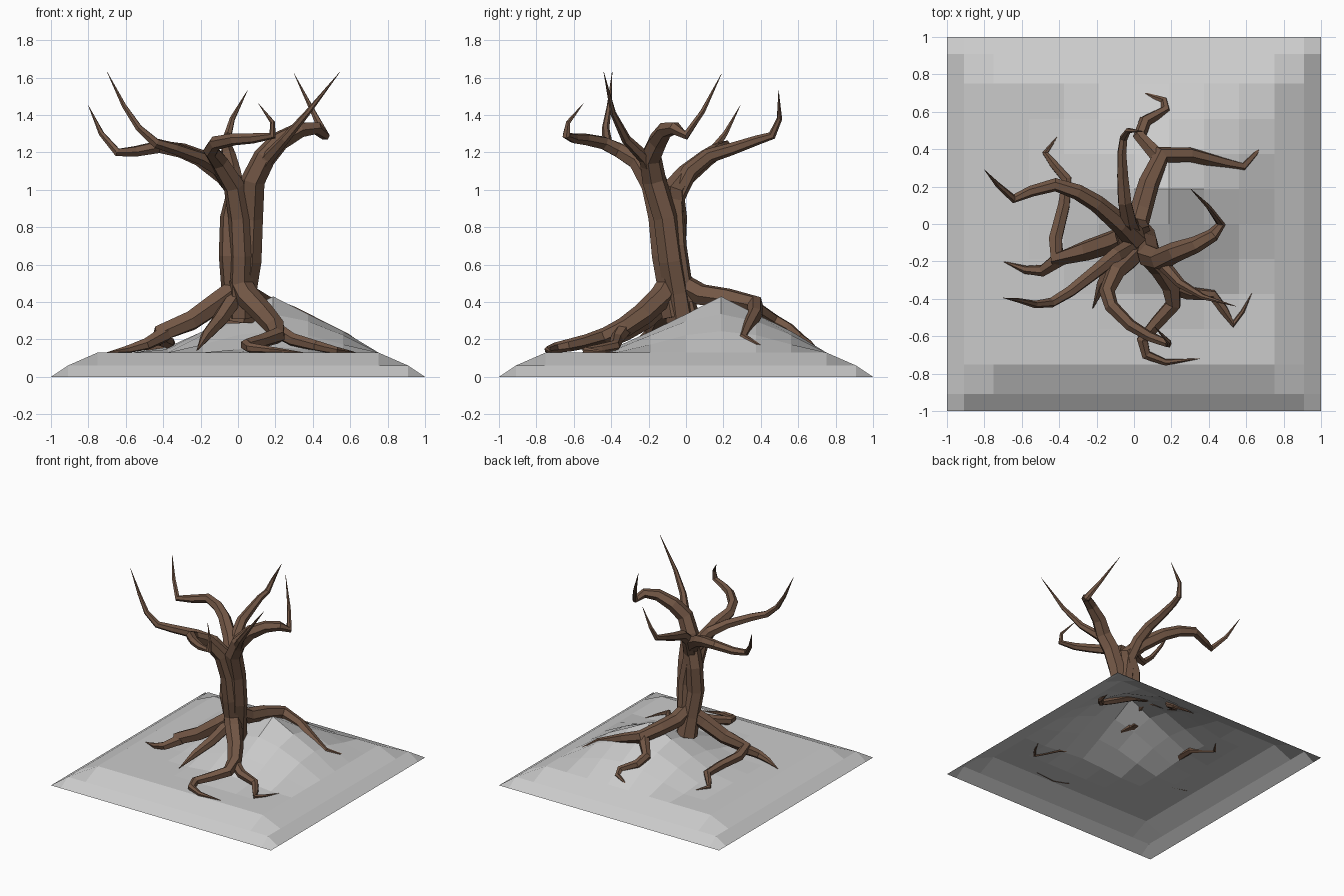
import bpy, bmesh
from math import cos, sin, tau, hypot
from mathutils import Vector

bark = bpy.data.materials.new("bark")
bark.diffuse_color = (0.17, 0.095, 0.06, 1)


def finish(bm, name, mat=None):
    bmesh.ops.recalc_face_normals(bm, faces=bm.faces)
    me = bpy.data.meshes.new(name)
    bm.to_mesh(me)
    bm.free()
    if mat:
        me.materials.append(mat)
    ob = bpy.data.objects.new(name, me)
    bpy.context.collection.objects.link(ob)
    return ob


def limb(name, pts, sides=6):
    """Faceted tapering tube through (x, y, z, radius) points."""
    bm = bmesh.new()
    P = [Vector(p[:3]) for p in pts]
    rings, prev, side = [], None, None
    for i, p in enumerate(P):
        a = (p - P[i - 1]).normalized() if i else Vector()
        b = (P[i + 1] - p).normalized() if i < len(P) - 1 else Vector()
        t = (a + b).normalized()
        if prev is None:
            side = t.orthogonal().normalized()
        else:
            side = prev.rotation_difference(t) @ side
        prev = t
        up = t.cross(side)
        r = pts[i][3]
        rings.append([bm.verts.new(p + r * (cos(tau * k / sides) * side + sin(tau * k / sides) * up))
                      for k in range(sides)])
    for r0, r1 in zip(rings, rings[1:]):
        for k in range(sides):
            j = (k + 1) % sides
            bm.faces.new((r0[k], r0[j], r1[j], r1[k]))
    bm.faces.new(rings[0])
    bm.faces.new(rings[-1])
    return finish(bm, name, bark)


# Ground: square slab edge with a faceted mound, open below
def height(x, y):
    m = max(abs(x), abs(y))
    if m > 0.74:
        return {1.0: 0.0, 0.91: 0.06}.get(m, 0.13)
    r = hypot(x - 0.1875, y - 0.1875)
    return 0.13 + 0.30 * max(0, 1 - r / 0.64) ** 1.1


cs = [-1.0, -0.91] + [-0.75 + 0.1875 * i for i in range(9)] + [0.91, 1.0]
bm = bmesh.new()
grid = [[bm.verts.new((x, y, height(x, y))) for x in cs] for y in cs]
for a, b in zip(grid, grid[1:]):
    for i in range(len(cs) - 1):
        bm.faces.new((a[i], a[i + 1], b[i + 1], b[i]))
finish(bm, "ground_mound")

# Trunk strands that continue into the thick branches
limb("right_strand", [(0.01, -0.03, 0.30, .08), (0.03, -0.05, 0.45, .07), (0.06, -0.08, 0.62, .068),
                      (0.07, -0.11, 0.85, .066), (0.08, -0.17, 1.05, .066), (0.14, -0.19, 1.17, .062),
                      (0.22, -0.15, 1.26, .055), (0.33, -0.11, 1.32, .045), (0.42, -0.06, 1.33, .036),
                      (0.465, 0.0, 1.29, .026), (0.40, 0.09, 1.42, .014), (0.30, 0.19, 1.62, .001)])
limb("left_strand", [(-0.01, 0.0, 0.30, .08), (-0.02, -0.03, 0.45, .07), (-0.035, -0.07, 0.65, .07),
                     (-0.03, -0.06, 0.85, .068), (0.0, -0.07, 1.0, .066), (-0.07, 0.0, 1.08, .056),
                     (-0.2, 0.11, 1.17, .047), (-0.3, 0.17, 1.21, .042), (-0.42, 0.21, 1.23, .036),
                     (-0.55, 0.175, 1.205, .03), (-0.645, 0.135, 1.20, .024), (-0.73, 0.21, 1.30, .015),
                     (-0.80, 0.29, 1.45, .001)])
limb("front_strand", [(0.02, -0.06, 0.32, .07), (0.015, -0.09, 0.48, .065), (0.02, -0.12, 0.65, .065),
                      (0.01, -0.14, 0.85, .063), (-0.02, -0.18, 1.02, .06), (-0.10, -0.26, 1.15, .05),
                      (-0.145, -0.36, 1.21, .042), (-0.12, -0.44, 1.25, .038), (-0.02, -0.54, 1.27, .033),
                      (0.08, -0.60, 1.275, .028), (0.185, -0.64, 1.29, .022), (0.185, -0.63, 1.36, .013),
                      (0.11, -0.55, 1.46, .001)])

# Thinner branches
limb("back_strand", [(0.02, 0.0, 0.4, .05), (0.04, -0.05, 0.7, .055), (0.0, -0.06, 0.95, .052),
                     (-0.03, 0.02, 1.10, .045), (-0.05, 0.12, 1.18, .04), (-0.06, 0.25, 1.22, .033),
                     (-0.065, 0.38, 1.265, .026), (-0.055, 0.46, 1.29, .022), (-0.03, 0.5, 1.38, .015),
                     (0.05, 0.495, 1.53, .001)])
limb("front_left_branch", [(-0.01, -0.12, 0.98, .05), (-0.1, -0.17, 1.11, .044), (-0.2, -0.25, 1.17, .038),
                           (-0.34, -0.36, 1.22, .032), (-0.44, -0.42, 1.25, .027), (-0.53, -0.43, 1.33, .02),
                           (-0.61, -0.41, 1.45, .013), (-0.70, -0.395, 1.63, .001)])
limb("front_right_branch", [(0.08, -0.16, 1.04, .045), (0.16, -0.22, 1.17, .036), (0.25, -0.32, 1.27, .026),
                            (0.37, -0.39, 1.41, .016), (0.545, -0.44, 1.63, .001)])

# Roots and their forks
limb("front_root", [(0.0, -0.08, 0.52, .06), (0.05, -0.13, 0.43, .065), (0.14, -0.23, 0.335, .06),
                    (0.20, -0.33, 0.265, .054), (0.21, -0.43, 0.22, .045), (0.12, -0.53, 0.19, .038),
                    (0.045, -0.62, 0.17, .034), (0.065, -0.70, 0.155, .028), (0.17, -0.74, 0.145, .018),
                    (0.35, -0.72, 0.13, .001)])
limb("front_root_fork", [(0.19, -0.33, 0.26, .045), (0.29, -0.37, 0.2, .036), (0.42, -0.38, 0.165, .03),
                         (0.48, -0.46, 0.15, .026), (0.53, -0.535, 0.14, .02), (0.58, -0.47, 0.135, .011),
                         (0.63, -0.37, 0.13, .001)])
limb("left_root", [(0.0, -0.04, 0.48, .06), (-0.1, -0.09, 0.405, .062), (-0.25, -0.14, 0.30, .056),
                   (-0.41, -0.185, 0.235, .05), (-0.42, -0.08, 0.205, .04), (-0.375, 0.1, 0.185, .035),
                   (-0.36, 0.24, 0.17, .03), (-0.43, 0.32, 0.16, .024), (-0.475, 0.38, 0.145, .017),
                   (-0.40, 0.48, 0.13, .001)])
limb("left_root_fork", [(-0.39, -0.18, 0.23, .045), (-0.49, -0.25, 0.175, .033), (-0.58, -0.245, 0.15, .022),
                        (-0.70, -0.20, 0.13, .001)])
limb("back_root", [(0.01, -0.03, 0.50, .06), (0.04, 0.08, 0.44, .06), (0.08, 0.22, 0.42, .056),
                   (0.15, 0.37, 0.385, .05), (0.30, 0.37, 0.335, .04), (0.48, 0.325, 0.25, .033),
                   (0.58, 0.305, 0.205, .028), (0.65, 0.38, 0.165, .018), (0.70, 0.52, 0.13, .001)])
limb("back_root_fork", [(0.13, 0.36, 0.37, .045), (0.03, 0.47, 0.30, .037), (0.06, 0.55, 0.255, .034),
                        (0.17, 0.61, 0.205, .028), (0.16, 0.66, 0.175, .021), (0.01, 0.715, 0.135, .001)])
limb("small_root", [(-0.02, -0.08, 0.42, .05), (-0.10, -0.20, 0.30, .042), (-0.17, -0.32, 0.22, .03),
                    (-0.22, -0.45, 0.14, .002)])
